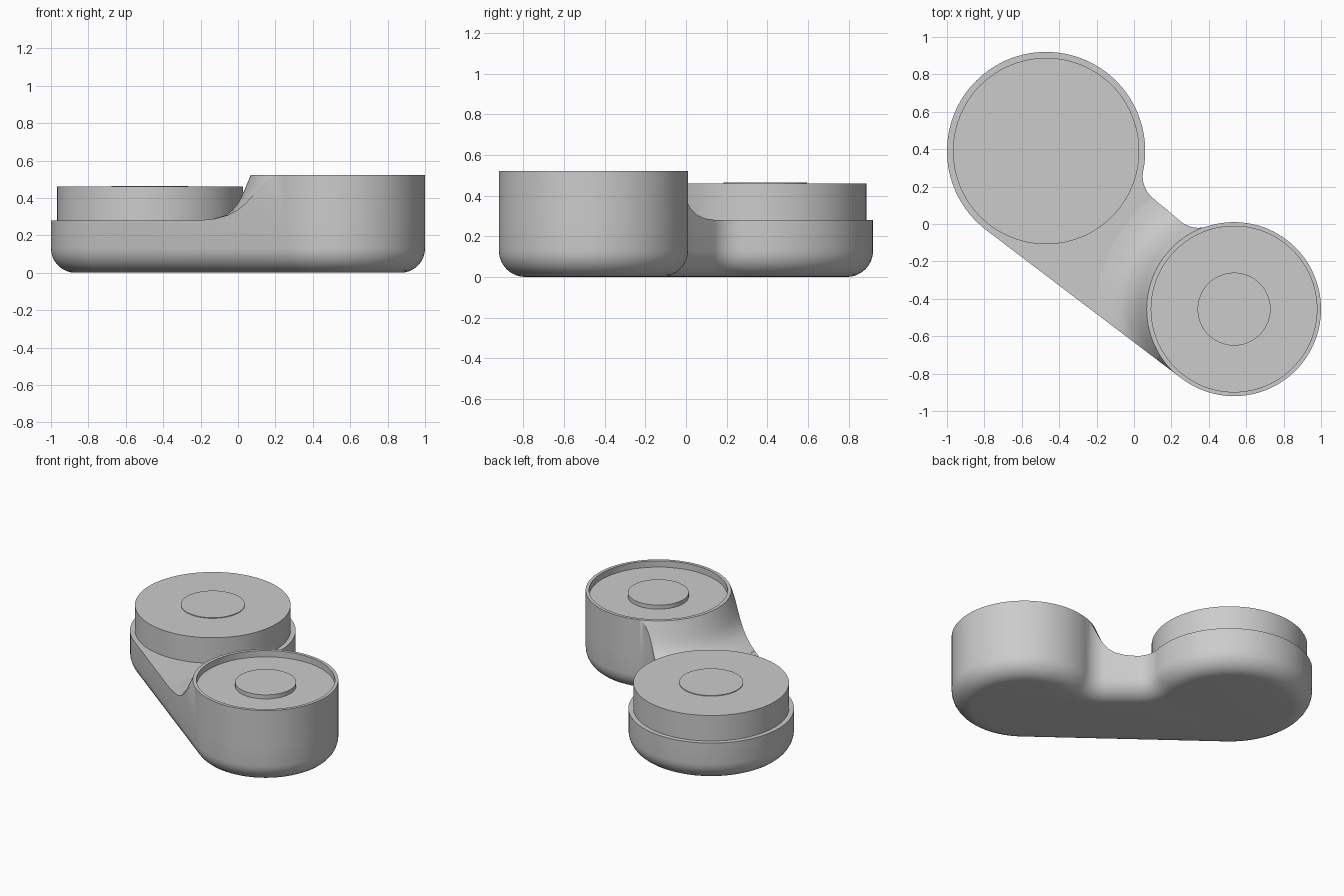
import bpy, bmesh
from math import sin, cos, pi, acos, atan2, hypot, radians
from mathutils import Matrix, Vector

if "Cube" in bpy.data.objects:
    bpy.data.objects.remove(bpy.data.objects["Cube"])

grey = bpy.data.materials.new("plain grey")
grey.use_nodes = True
grey.diffuse_color = (0.6, 0.6, 0.6, 1)
grey.node_tree.nodes["Principled BSDF"].inputs["Base Color"].default_value = (0.6, 0.6, 0.6, 1)

# Two wells joined by an arm
BIG, SMALL = Vector((-0.47, 0.39)), Vector((0.535, -0.455))
R1, R2 = 0.53, 0.465
AXIS = SMALL - BIG
D = AXIS.length
NECK, FILLET = 0.175, 0.15
BODY_TOP, CUP_TOP, ROUND = 0.28, 0.522, 0.13
TO_WORLD = Matrix.Translation((BIG.x, BIG.y, 0)) @ Matrix.Rotation(atan2(AXIS.y, AXIS.x), 4, "Z")


def arc(cx, cy, r, a, b, n):
    return [(cx + r * cos(a + (b - a) * i / n), cy + r * sin(a + (b - a) * i / n)) for i in range(n + 1)]


def outline(inset):
    """Plan of the body, with the arm along local x."""
    tangent = -acos((R1 - R2) / D)
    h = NECK + FILLET
    reach1 = ((R1 + FILLET) ** 2 - h * h) ** 0.5
    reach2 = ((R2 + FILLET) ** 2 - h * h) ** 0.5
    a1, a2 = atan2(h, reach1), pi - atan2(h, reach2)
    pts = arc(D, 0, R2 - inset, tangent, a2, 72)
    pts += arc(D - reach2, h, FILLET + inset, a2 - pi, -pi / 2, 14)
    pts += arc(reach1, h, FILLET + inset, -pi / 2, a1 - pi, 14)
    pts += arc(0, 0, R1 - inset, a1, 2 * pi + tangent, 72)
    return pts


def finish(name, bm):
    bmesh.ops.recalc_face_normals(bm, faces=bm.faces)
    mesh = bpy.data.meshes.new(name)
    bm.to_mesh(mesh)
    bm.free()
    mesh.materials.append(grey)
    ob = bpy.data.objects.new(name, mesh)
    bpy.context.collection.objects.link(ob)
    return ob


def smooth(ob):
    bpy.ops.object.select_all(action="DESELECT")
    ob.select_set(True)
    bpy.context.view_layer.objects.active = ob
    bpy.ops.object.shade_smooth_by_angle(angle=radians(30))


def loft(name, levels):
    """Stack outlines given as (inset, z) and cap both ends."""
    bm = bmesh.new()
    rings = [[bm.verts.new(TO_WORLD @ Vector((x, y, z))) for x, y in outline(d)] for d, z in levels]
    for low, high in zip(rings, rings[1:]):
        for i in range(len(low)):
            bm.faces.new((low[i - 1], low[i], high[i], high[i - 1]))
    bm.faces.new(rings[0])
    bm.faces.new(rings[-1])
    return finish(name, bm)


def lathe(name, centre, profile, n=96):
    """Turn a (radius, z) profile that starts and ends on the axis."""
    bm = bmesh.new()
    rings = [[bm.verts.new((centre.x + r * cos(2 * pi * i / n), centre.y + r * sin(2 * pi * i / n), z))
              for i in range(n)] for r, z in profile]
    for low, high in zip(rings, rings[1:]):
        for i in range(n):
            bm.faces.new((low[i - 1], low[i], high[i], high[i - 1]))
    bm.faces.new(rings[0])
    bm.faces.new(rings[-1])
    return finish(name, bm)


# Body with rounded underside
curve = [(ROUND * (1 - sin(t)), ROUND * (1 - cos(t))) for t in [i * pi / 16 for i in range(9)]]
body = loft("body", curve + [(0, BODY_TOP)])
smooth(body)

# Tall cup with a flared foot, trimmed to the body plan
flare = [(0.27, 0.281), (0.2, 0.288), (0.14, 0.307), (0.1, 0.335), (0.07, 0.372), (0.05, 0.41), (0.03, 0.455)]
cup = lathe("tall_cup", SMALL,
            [(R2 + 0.27, 0.27)] + [(R2 + d, z) for d, z in flare] +
            [(R2 + 0.002, CUP_TOP), (0.443, CUP_TOP), (0.443, 0.478)], 128)
cutter = loft("plan_cutter", [(0, 0.2), (0, 0.7)])
cutter.hide_render = True
trim = cup.modifiers.new("trim", "BOOLEAN")
trim.operation, trim.solver, trim.object = "INTERSECT", "EXACT", cutter
bpy.context.view_layer.objects.active = cup
bpy.ops.object.modifier_apply(modifier="trim")
bpy.data.objects.remove(cutter)
smooth(cup)

# Raised disc inside the cup
smooth(lathe("cup_disc", SMALL, [(0.195, 0.47), (0.195, 0.507)]))

# Lid on the low well, with its thin centre disc
smooth(lathe("lid", BIG, [(0.498, 0.275), (0.498, 0.46)]))
smooth(lathe("lid_disc", BIG, [(0.205, 0.455), (0.205, 0.465)]))
